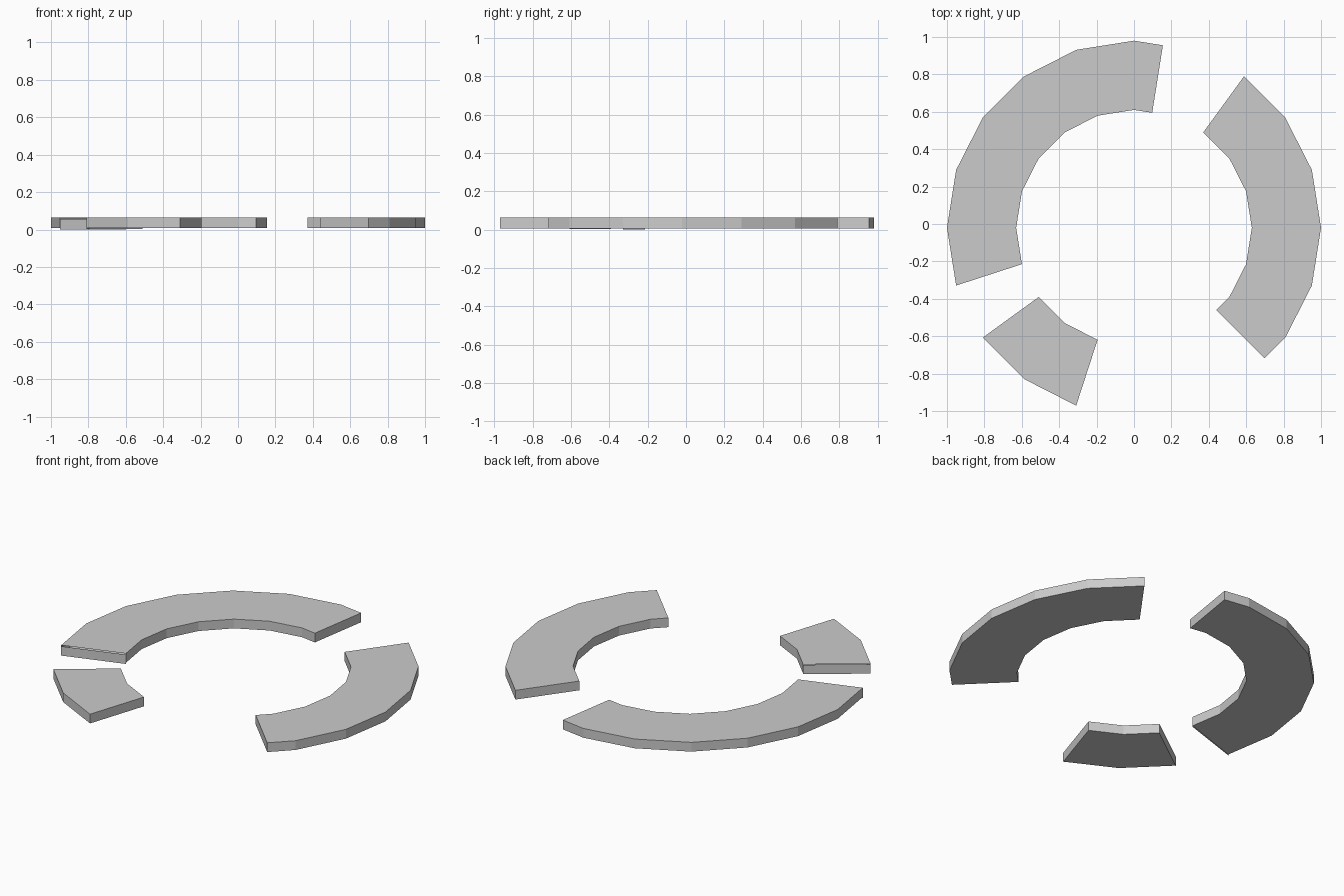
import bpy, bmesh
from math import sin, cos, radians

if "Cube" in bpy.data.objects:
    bpy.data.objects.remove(bpy.data.objects["Cube"])

CY, R_OUT, R_IN = -0.02, 1.0, 0.63
Z0, Z1 = 0.007, 0.063
CHORD = cos(radians(9))   # radius factor halfway along a 20-gon side


def section(bm, deg, dz=0.0):
    """Four corners of the ring's cross-section at an angle."""
    k = 1.0 if deg % 18 == 0 else CHORD
    a = radians(deg)
    return [bm.verts.new((r * k * cos(a), CY + r * k * sin(a), z + dz))
            for r, z in ((R_IN, Z0), (R_OUT, Z0), (R_OUT, Z1), (R_IN, Z1))]


def arc(name, angles, start_drop=0.0, end_drop=0.0):
    bm = bmesh.new()
    rings = [section(bm, d) for d in angles]
    for a, b in zip(rings, rings[1:]):
        for i in range(4):
            j = (i + 1) % 4
            bm.faces.new((a[i], a[j], b[j], b[i]))
    # end plates, some sitting a hair lower than the body
    for ring, deg, drop in ((rings[0], angles[0], start_drop),
                            (rings[-1], angles[-1], end_drop)):
        bm.faces.new(section(bm, deg, -drop) if drop else ring)
    bmesh.ops.recalc_face_normals(bm, faces=bm.faces)
    me = bpy.data.meshes.new(name)
    bm.to_mesh(me)
    bm.free()
    bpy.context.collection.objects.link(bpy.data.objects.new(name, me))


# Three separate segments of a flat 20-sided ring
arc("right_arc", [-45] + list(range(-36, 55, 18)))
arc("left_arc", [81] + list(range(90, 199, 18)), end_drop=0.007)
arc("small_arc", [216, 234, 252], start_drop=0.003)
